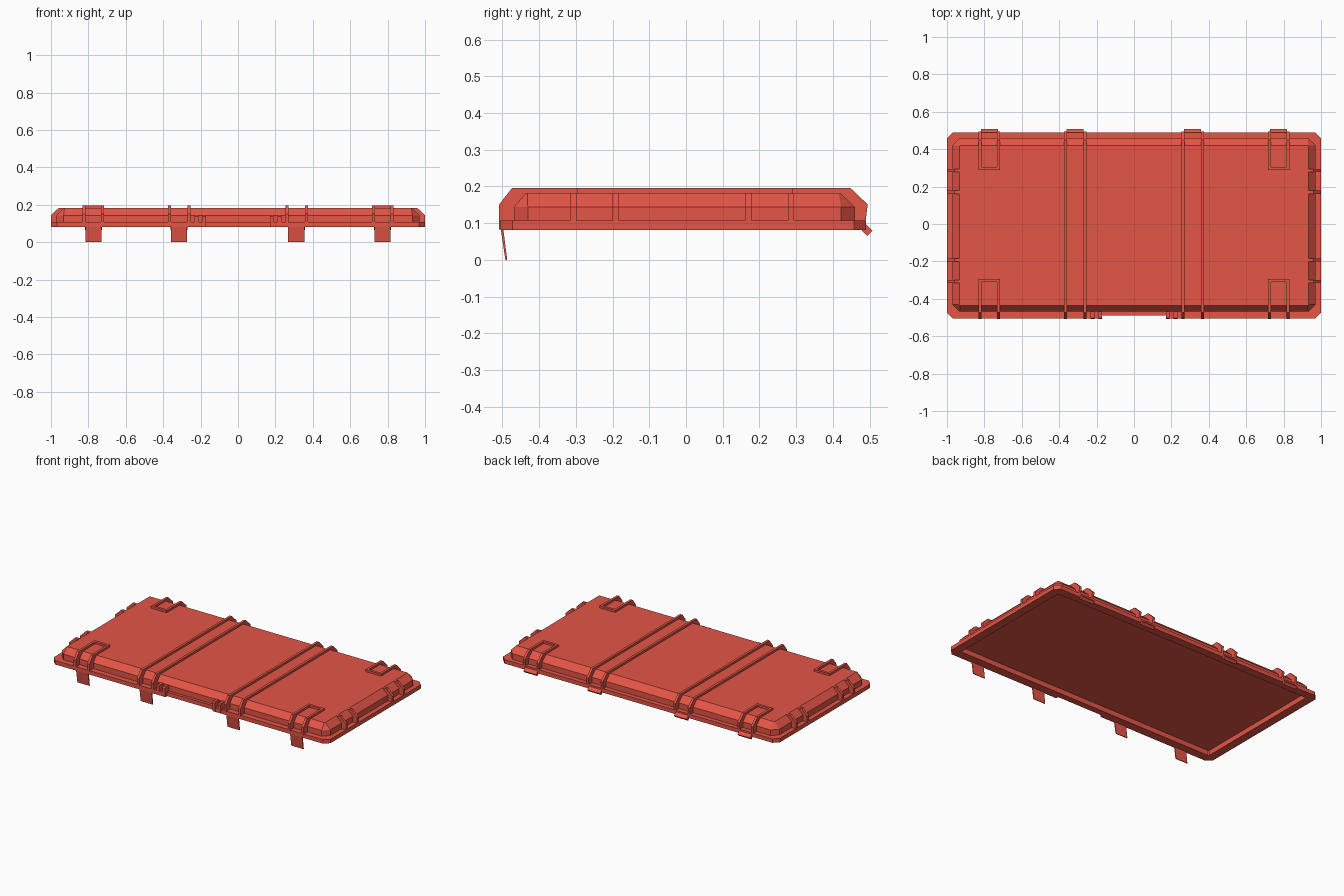
import bpy, bmesh

if "Cube" in bpy.data.objects:
    bpy.data.objects.remove(bpy.data.objects["Cube"])

red = bpy.data.materials.new("case red")
red.diffuse_color = (0.78, 0.09, 0.062, 1)
red.use_nodes = True
red.node_tree.nodes["Principled BSDF"].inputs["Base Color"].default_value = red.diffuse_color
DROP = 0.002  # settles the lid onto its latches


def finish(name, bm):
    bmesh.ops.recalc_face_normals(bm, faces=bm.faces)
    mesh = bpy.data.meshes.new(name)
    bm.to_mesh(mesh)
    bm.free()
    mesh.materials.append(red)
    ob = bpy.data.objects.new(name, mesh)
    bpy.context.collection.objects.link(ob)
    return ob


def prism(name, profile, centre, width, axis="x"):
    """Extrude a closed (across, z) profile along x or y."""
    bm = bmesh.new()
    rings = []
    for s in (-0.5, 0.5):
        a = centre + s * width
        rings.append([bm.verts.new((a, p, max(z - DROP, 0)) if axis == "x"
                                   else (p, a, max(z - DROP, 0)))
                      for p, z in profile])
    bm.faces.new(rings[0])
    bm.faces.new(rings[1][::-1])
    n = len(profile)
    for i in range(n):
        j = (i + 1) % n
        bm.faces.new((rings[0][i], rings[0][j], rings[1][j], rings[1][i]))
    return finish(name, bm)


def box(name, x0, x1, y0, y1, z0, z1):
    return prism(name, [(y0, z0), (y1, z0), (y1, z1), (y0, z1)],
                 (x0 + x1) / 2, x1 - x0)


def ring(bm, hx, y0, y1, c, z):
    """Rectangle with cut corners."""
    pts = [(-hx + c, y0), (hx - c, y0), (hx, y0 + c), (hx, y1 - c),
           (hx - c, y1), (-hx + c, y1), (-hx, y1 - c), (-hx, y0 + c)]
    return [bm.verts.new((x, y, z - DROP)) for x, y in pts]


# Lid: shallow underside recess, outer flange and bevelled shell
bm = bmesh.new()
levels = [
    (0.943, -0.445, 0.434, 0.006, 0.114),   # recess ceiling
    (0.945, -0.447, 0.436, 0.006, 0.083),   # opening
    (1.000, -0.505, 0.490, 0.032, 0.083),   # flange
    (1.000, -0.505, 0.490, 0.032, 0.109),
    (0.970, -0.469, 0.460, 0.038, 0.109),   # shell wall
    (0.970, -0.469, 0.460, 0.038, 0.146),
    (0.932, -0.436, 0.420, 0.004, 0.184),   # top
]
rings = [ring(bm, *lv) for lv in levels]
for a, b in zip(rings, rings[1:]):
    for i in range(8):
        j = (i + 1) % 8
        bm.faces.new((a[i], a[j], b[j], b[i]))
bm.faces.new(rings[0])
bm.faces.new(rings[-1])
lid = finish("lid_shell", bm)

# Handle notch in the front flange
cutter = box("notch_cutter", -0.17, 0.17, -0.6, -0.488, 0.05, 0.15)
cutter.hide_render = True
cutter.hide_viewport = True
cut = lid.modifiers.new("notch", "BOOLEAN")
cut.operation = "DIFFERENCE"
cut.solver = "EXACT"
cut.object = cutter

# Profiles of the ribs that wrap over the lid
front = [(-0.465, 0.105), (-0.509, 0.105), (-0.509, 0.1526), (-0.474, 0.1975)]
front_in = [(-0.430, 0.178), (-0.465, 0.145)]
back = [(0.448, 0.1975), (0.495, 0.1526), (0.489, 0.105), (0.455, 0.105)]
back_in = [(0.455, 0.145), (0.415, 0.178)]
RIB = 0.0155

# Full-length ribs in two pairs
for x in (-0.366, -0.263, 0.263, 0.366):
    prism("long_rib", front + back + back_in + front_in, x, RIB)

# U-shaped ribs near the corners
for s in (-1, 1):
    for x in (0.725, 0.823):
        prism("front_loop_arm",
              front + [(-0.294, 0.1975), (-0.294, 0.178)] + front_in, s * x, RIB)
        prism("back_loop_arm",
              [(0.289, 0.178), (0.289, 0.1975)] + back + back_in, s * x, RIB)
    a, b = sorted((s * 0.732, s * 0.816))
    box("front_loop_bar", a, b, -0.310, -0.294, 0.178, 0.1975)
    box("back_loop_bar", a, b, 0.289, 0.305, 0.178, 0.1975)

# Short ribs on the two ends
end_rib = [(0.965, 0.105), (1.0, 0.105), (1.0, 0.146), (0.96, 0.1845),
           (0.93, 0.1845), (0.93, 0.180), (0.965, 0.145)]
for s in (-1, 1):
    for y in (-0.307, -0.192, 0.170, 0.286):
        prism("end_rib", [(s * x, z) for x, z in end_rib], y, 0.0175, "y")

# Small ribs beside the handle notch
small = [(-0.465, 0.085), (-0.509, 0.085), (-0.509, 0.140),
         (-0.503, 0.148), (-0.465, 0.148)]
for s in (-1, 1):
    for x in (0.180, 0.222):
        prism("handle_rib", small, s * x, 0.019)

# Hanging latches at the front and hinge bars at the back
latch = [(-0.498, 0.088), (-0.505, 0.088), (-0.492, 0.0), (-0.487, 0.0)]
hinge = [(0.470, 0.100), (0.480, 0.081), (0.494, 0.067),
         (0.508, 0.081), (0.489, 0.100)]
for x in (-0.773, -0.315, 0.312, 0.773):
    prism("front_latch", latch, x, 0.087)
    prism("back_hinge", hinge, x, 0.092)
